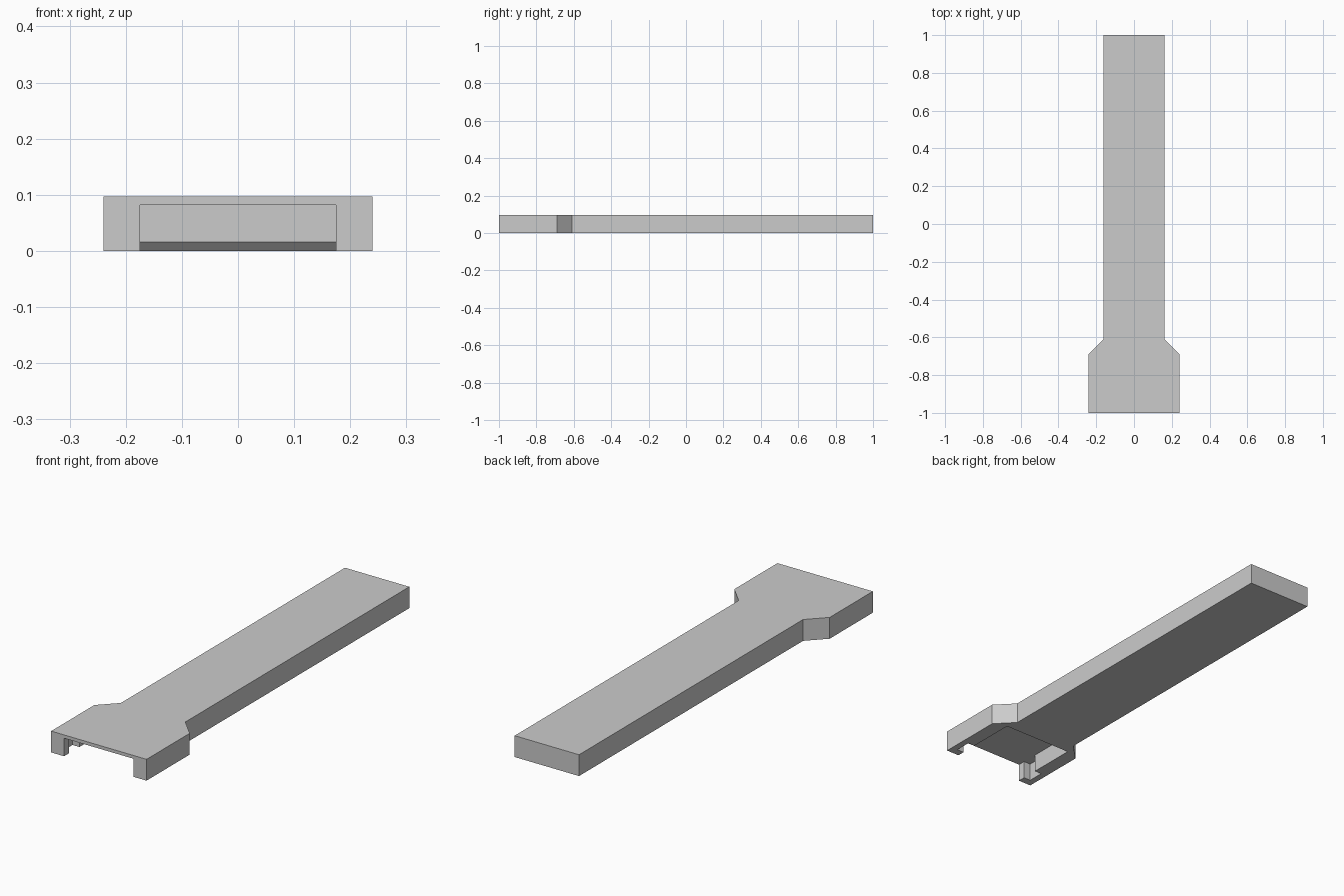
import bpy, bmesh
from mathutils import Vector

cube = bpy.data.objects.get("Cube")
if cube:
    bpy.data.objects.remove(cube, do_unlink=True)

grey = bpy.data.materials.new("plain grey")
grey.use_nodes = True
grey.diffuse_color = (0.6, 0.6, 0.6, 1)
grey.node_tree.nodes["Principled BSDF"].inputs["Base Color"].default_value = (0.6, 0.6, 0.6, 1)


def prism(name, points, offset):
    """Extrude a closed 3D outline along an offset into a solid."""
    bm = bmesh.new()
    face = bm.faces.new([bm.verts.new(p) for p in points])
    moved = bmesh.ops.extrude_face_region(bm, geom=[face])["geom"]
    verts = [v for v in moved if isinstance(v, bmesh.types.BMVert)]
    bmesh.ops.translate(bm, verts=verts, vec=Vector(offset))
    bmesh.ops.recalc_face_normals(bm, faces=bm.faces)
    mesh = bpy.data.meshes.new(name)
    bm.to_mesh(mesh)
    bm.free()
    mesh.materials.append(grey)
    obj = bpy.data.objects.new(name, mesh)
    bpy.context.collection.objects.link(obj)
    return obj


def mirrored(half, z):
    """Complete a right-hand outline with its mirror image."""
    return [(x, y, z) for x, y in half] + [(-x, y, z) for x, y in reversed(half)]


def cut(target, cutter):
    """Subtract the cutter, apply the result and remove the cutter."""
    cutter.hide_render = True
    mod = target.modifiers.new("cut", "BOOLEAN")
    mod.operation = "DIFFERENCE"
    mod.solver = "EXACT"
    mod.object = cutter
    bpy.context.view_layer.objects.active = target
    bpy.ops.object.modifier_apply(modifier=mod.name)
    bpy.data.objects.remove(cutter, do_unlink=True)


# Long bar with a wider head at the front
body = prism("bar_with_head", mirrored(
    [(0.24, -1), (0.24, -0.69), (0.162, -0.61), (0.162, 1)], 0), (0, 0, 0.097))

# Socket under the head, with a catch notch in each side wall
inner, notch, wall = 0.175, 0.21, -0.681
cut(body, prism("socket_cutter", mirrored(
    [(inner, -1.1), (inner, -0.965), (notch, -0.965), (notch, -0.89),
     (inner, -0.89), (inner, wall)], -0.1), (0, 0, 0.182)))

# Bevel on the lower edge of the socket's back wall
bevel = 0.016
cut(body, prism("bevel_cutter", [
    (-inner, wall - bevel, bevel), (-inner, wall, bevel),
    (-inner, wall + 2 * bevel, -bevel), (-inner, wall - bevel, -bevel)],
    (2 * inner, 0, 0)))
